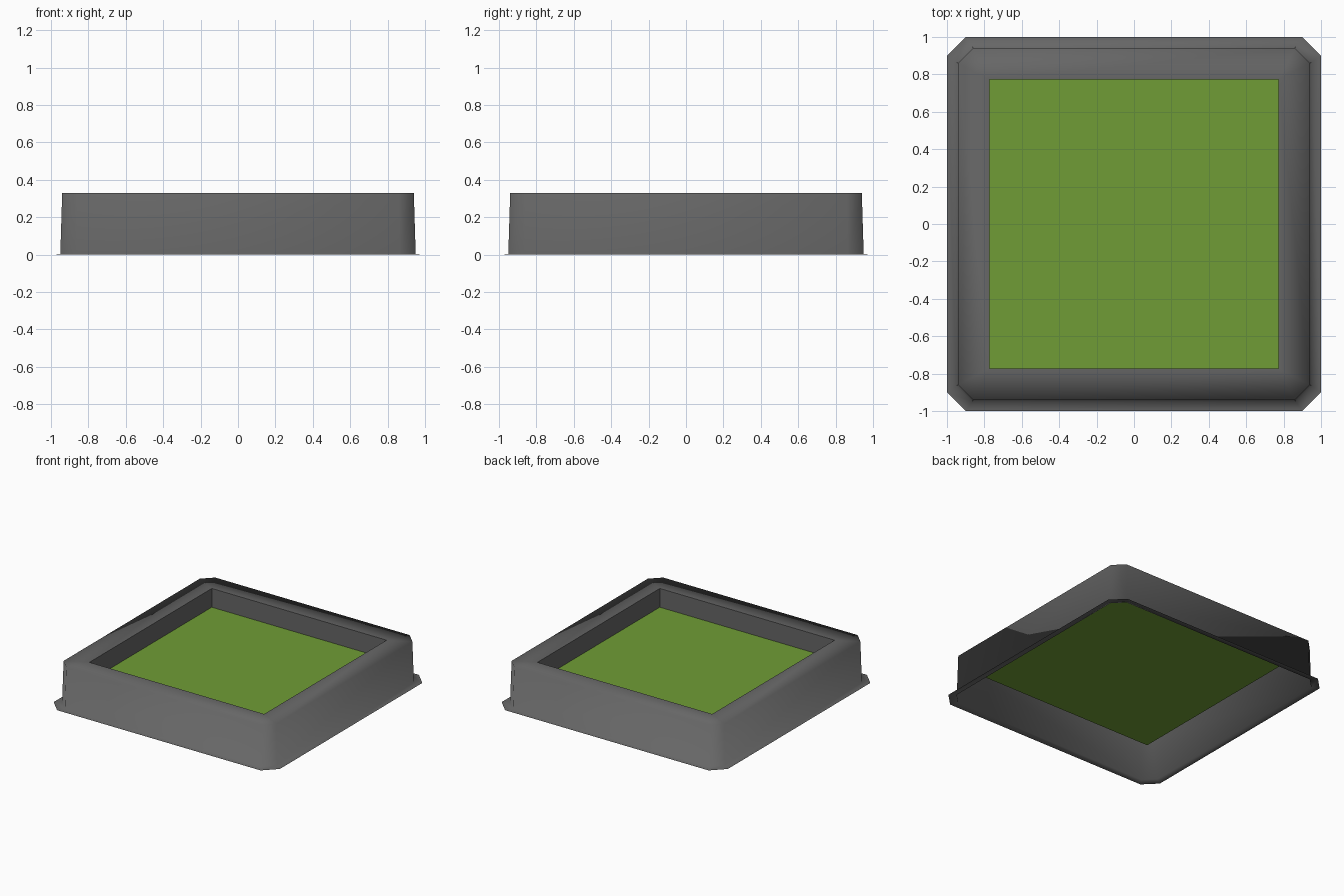
import bpy, bmesh

if "Cube" in bpy.data.objects:
    bpy.data.objects.remove(bpy.data.objects["Cube"])


def material(name, rgb):
    m = bpy.data.materials.new(name)
    m.diffuse_color = (*rgb, 1.0)
    m.use_nodes = True
    m.node_tree.nodes["Principled BSDF"].inputs["Base Color"].default_value = m.diffuse_color
    return m


stone = material("dark grey stone", (0.132, 0.132, 0.132))
grass = material("grass green", (0.16, 0.335, 0.037))


def ring(bm, h, c, z):
    """Counter-clockwise square of half size h with corners cut by c."""
    k = h - c
    pts = [(k, -h), (h, -k), (h, k), (k, h), (-k, h), (-h, k), (-h, -k), (-k, -h)]
    return [bm.verts.new((x, y, z)) for x, y in pts]


def shell(name, profile, mat, smooth, cap=False):
    """Skin successive rings (half size, corner cut, height)."""
    bm = bmesh.new()
    rings = [ring(bm, *p) for p in profile]
    for lo, hi in zip(rings, rings[1:]):
        for i in range(8):
            j = (i + 1) % 8
            bm.faces.new((lo[i], lo[j], hi[j], hi[i]))
    if cap:
        bm.faces.new(rings[-1])
    # Square rings have coincident corner points: merge them
    bmesh.ops.remove_doubles(bm, verts=bm.verts[:], dist=0.0005)
    for f in bm.faces:
        f.smooth = smooth
    me = bpy.data.meshes.new(name)
    bm.to_mesh(me)
    bm.free()
    me.materials.append(mat)
    ob = bpy.data.objects.new(name, me)
    bpy.context.collection.objects.link(ob)
    return ob


# Outer frame: thin foot flange, slightly leaning wall, flat rim (soft shaded)
shell("frame", [(1.0, 0.1, 0.0), (0.95, 0.085, 0.004),
                (0.94, 0.08, 0.33), (0.773, 0.0, 0.33)], stone, True)

# Recess walls dropping from the rim
shell("recess_walls", [(0.773, 0.0, 0.33), (0.773, 0.0, 0.18)], stone, False)

# Green floor of the recess
shell("grass_floor", [(0.773, 0.0, 0.18)], grass, False, cap=True)
